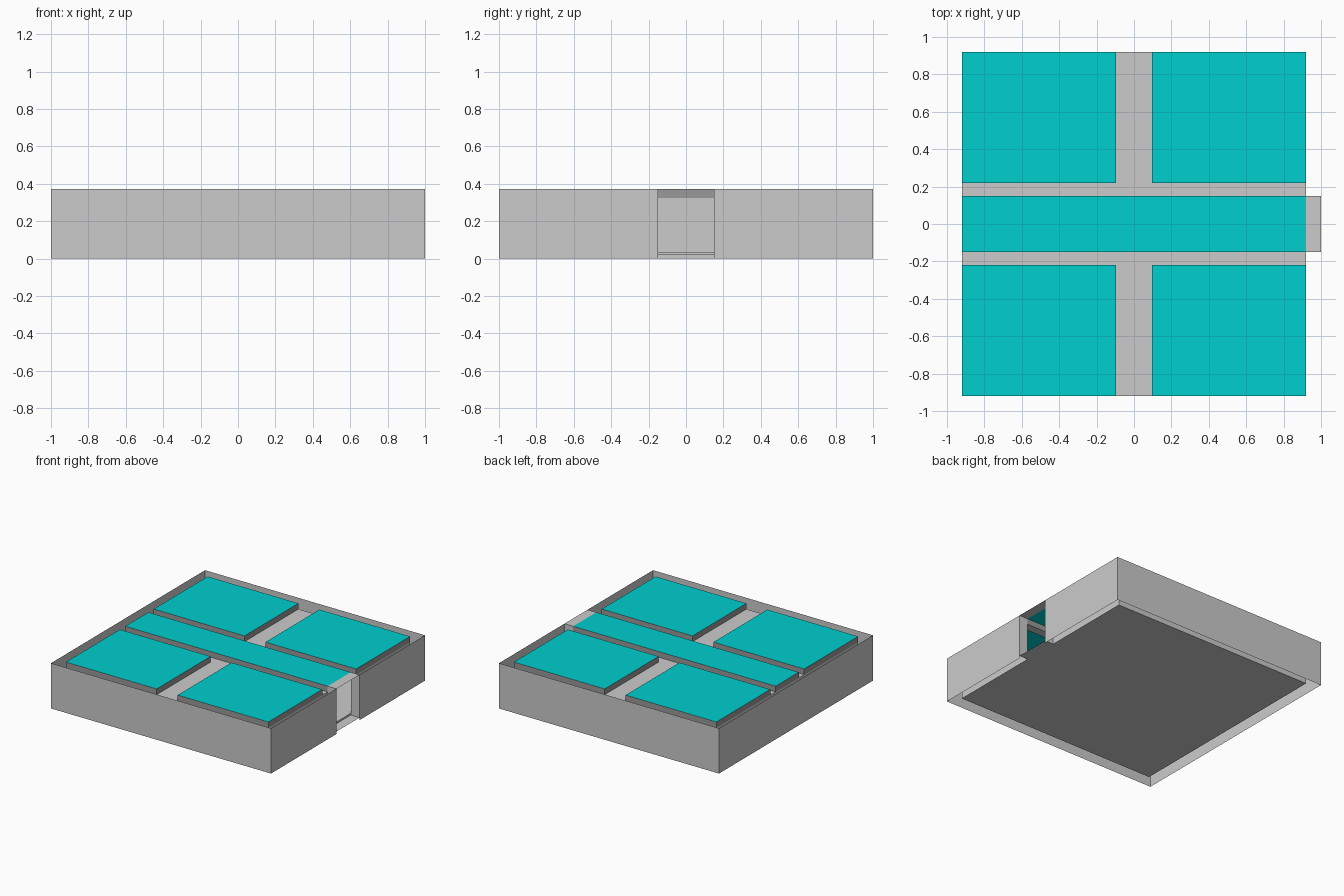
import bpy

if "Cube" in bpy.data.objects:
    bpy.data.objects.remove(bpy.data.objects["Cube"])

OUT, INN, GATE, LANE = 1.0, 0.92, 0.15, 0.22   # skirt, tray, opening and lane half widths
TOP, DECK, BASE, LOW = 0.372, 0.325, 0.035, 0.02

teal = bpy.data.materials.new("teal")
teal.diffuse_color = (0.0, 0.62, 0.62, 1)
teal.use_nodes = True
teal.node_tree.nodes["Principled BSDF"].inputs["Base Color"].default_value = teal.diffuse_color
grey = bpy.data.materials.new("grey")
grey.diffuse_color = (0.32, 0.32, 0.32, 1)
grey.use_nodes = True
grey.node_tree.nodes["Principled BSDF"].inputs["Base Color"].default_value = grey.diffuse_color


def sheet(name, quads, mats=None):
    """Object made of thin quads; mats gives a material slot per quad."""
    verts = [v for q in quads for v in q]
    faces = [tuple(range(4 * i, 4 * i + 4)) for i in range(len(quads))]
    me = bpy.data.meshes.new(name)
    me.from_pydata(verts, [], faces)
    ob = bpy.data.objects.new(name, me)
    bpy.context.collection.objects.link(ob)
    if mats:
        me.materials.append(grey)
        me.materials.append(teal)
        for p, m in zip(me.polygons, mats):
            p.material_index = m
    return ob


def wall(a, b, z0, z1):
    return [(*a, z0), (*b, z0), (*b, z1), (*a, z1)]


def flat(x0, x1, y0, y1, z):
    return [(x0, y0, z), (x1, y0, z), (x1, y1, z), (x0, y1, z)]


def ring(r, z0, z1):
    """Square wall ring with an opening in the +x side."""
    pts = [(r, GATE), (r, r), (-r, r), (-r, -r), (r, -r), (r, -GATE)]
    return [wall(a, b, z0, z1) for a, b in zip(pts, pts[1:])]


# Outer skirt and inner tray walls
sheet("outer_skirt", ring(OUT, 0, TOP))
sheet("tray_walls", ring(INN, BASE, DECK))

# Base plate
base = [flat(-INN, INN, -INN, INN, BASE), flat(-INN, INN, -INN, INN, LOW)[::-1]]
c = [(-INN, -INN), (INN, -INN), (INN, INN), (-INN, INN)]
base += [wall(c[i], c[(i + 1) % 4], LOW, BASE) for i in range(4)]
sheet("base_plate", base)

# Sunken lanes between the raised pads
lanes = []
for s in (1, -1):
    y0, y1 = sorted((s * GATE, s * LANE))
    lanes.append(flat(-INN, INN, y0, y1, DECK))
    y0, y1 = sorted((s * LANE, s * INN))
    lanes.append(flat(-0.095, 0.095, y0, y1, DECK))
sheet("lanes", lanes)


# Raised hollow pads: teal top, grey sides
def pad(name, x0, x1, y0, y1, sides):
    p = [(x0, y0), (x1, y0), (x1, y1), (x0, y1)]
    quads = [flat(x0, x1, y0, y1, TOP)]
    quads += [wall(p[i], p[(i + 1) % 4], DECK, TOP) for i in sides]
    sheet(name, quads, [1] + [0] * len(sides))


for sx, nx in ((1, "right"), (-1, "left")):
    for sy, ny in ((1, "back"), (-1, "front")):
        x0, x1 = sorted((sx * 0.095, sx * INN))
        y0, y1 = sorted((sy * LANE, sy * INN))
        pad(f"pad_{ny}_{nx}", x0, x1, y0, y1, (0, 1, 2, 3))
pad("center_strip", -INN, INN, -GATE, GATE, (0, 2, 3))

# Entrance: roof and jambs joining tray and skirt
sheet("entrance", [
    flat(INN, OUT, -GATE, GATE, TOP),
    flat(INN, OUT, -GATE, GATE, LOW),
    wall((INN, GATE), (OUT, GATE), LOW, TOP),
    wall((OUT, -GATE), (INN, -GATE), LOW, TOP),
])
